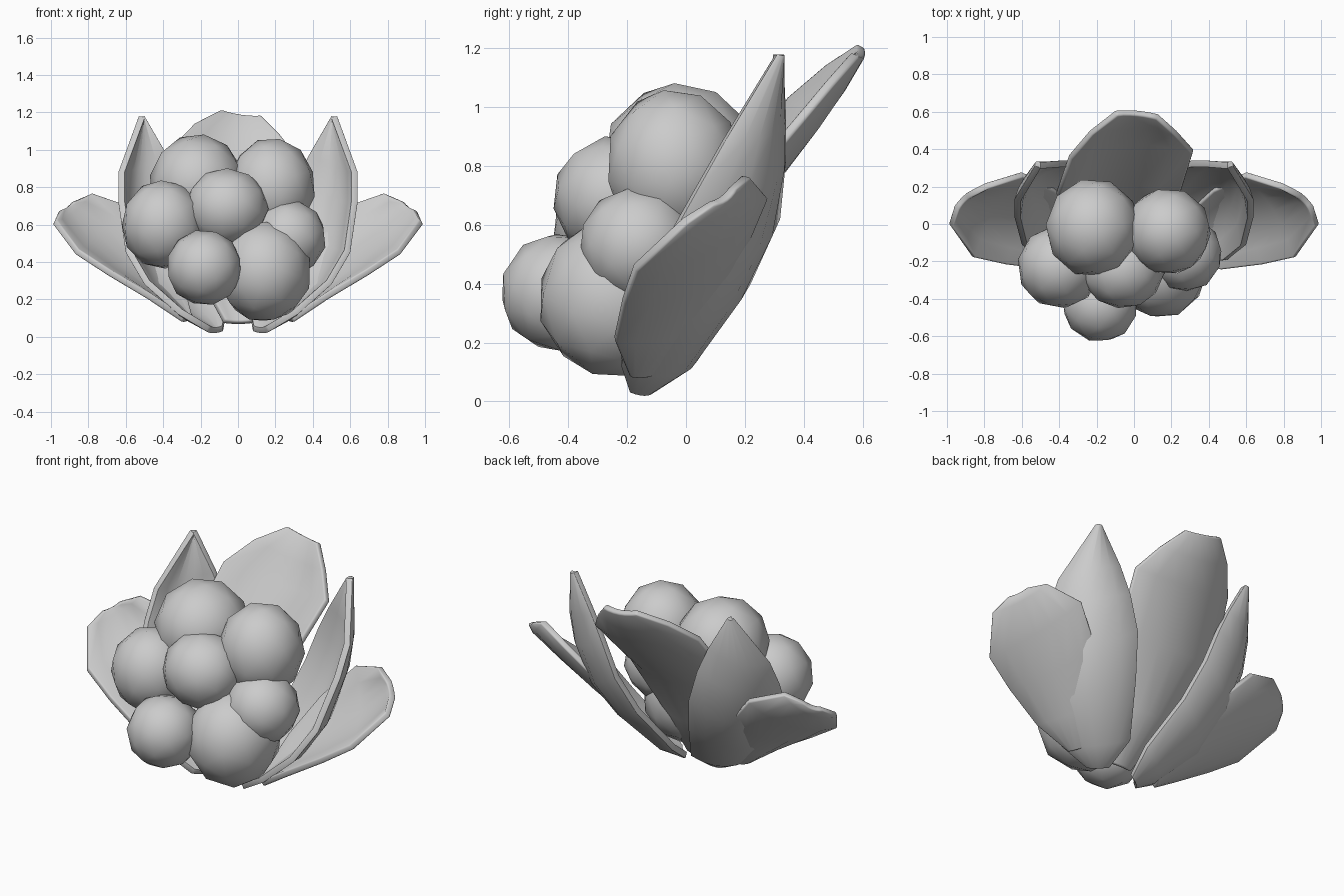
import bpy, bmesh, math
from mathutils import Vector, Euler

cube = bpy.data.objects.get("Cube")
if cube:
    bpy.data.objects.remove(cube, do_unlink=True)

grey = bpy.data.materials.new("plain_grey")
grey.use_nodes = True
grey.diffuse_color = (0.6, 0.6, 0.6, 1)
grey.node_tree.nodes["Principled BSDF"].inputs["Base Color"].default_value = grey.diffuse_color


def finish(name, bm, angle):
    mesh = bpy.data.meshes.new(name)
    bm.to_mesh(mesh)
    bm.free()
    mesh.materials.append(grey)
    obj = bpy.data.objects.new(name, mesh)
    bpy.context.collection.objects.link(obj)
    bpy.ops.object.select_all(action="DESELECT")
    obj.select_set(True)
    bpy.context.view_layer.objects.active = obj
    bpy.ops.object.shade_smooth_by_angle(angle=math.radians(angle))
    return obj


def berry(name, center, size, turn):
    bm = bmesh.new()
    bmesh.ops.create_icosphere(bm, subdivisions=2, radius=1.02)
    rot = Euler((turn, turn * 0.7, turn * 1.3)).to_matrix()
    for v in bm.verts:
        p = rot @ v.co
        v.co = Vector(center) + Vector(a * b for a, b in zip(p, size))
    finish(name, bm, 60)


def leaf(name, rows, bulge, mirror=1, thickness=0.035, steps=6):
    """Cupped leaf lofted between two edges; rows run from base to tip."""
    bm = bmesh.new()
    grid = []
    edges = [(Vector(a), Vector(b)) for a, b in rows]
    mids = [(a + b) / 2 for a, b in edges]
    last = len(rows) - 1
    for i, (a, b) in enumerate(edges):
        along = mids[min(i + 1, last)] - mids[max(i - 1, 0)]
        out = (b - a).cross(along).normalized()
        if out.z > 0:
            out = -out
        depth = bulge * math.sin(math.pi * (i + 0.3) / (last + 0.6))
        line = []
        for j in range(steps + 1):
            t = j / steps
            p = a.lerp(b, t) + out * depth * 4 * t * (1 - t)
            line.append(bm.verts.new((p.x * mirror, p.y, p.z)))
        grid.append(line)
    for low, high in zip(grid, grid[1:]):
        for j in range(steps):
            bm.faces.new((low[j], low[j + 1], high[j + 1], high[j]))
    # Turn every face to the cupped inner side, which looks upward
    bmesh.ops.recalc_face_normals(bm, faces=bm.faces)
    bm.normal_update()
    if sum(f.normal.z * f.calc_area() for f in bm.faces) < 0:
        bmesh.ops.reverse_faces(bm, faces=bm.faces)
    obj = finish(name, bm, 50)
    shell = obj.modifiers.new("thickness", "SOLIDIFY")
    shell.thickness = thickness
    shell.offset = 1
    bevel = obj.modifiers.new("soft_rim", "BEVEL")
    bevel.width = 0.01
    bevel.segments = 2
    bevel.limit_method = "ANGLE"
    bevel.angle_limit = math.radians(50)


# Cluster of berries
berry("lower_front_berry", (-0.18, -0.43, 0.37), (0.2, 0.2, 0.2), 0.3)
berry("right_berry", (-0.4, -0.23, 0.6), (0.22, 0.22, 0.235), 0.9)
berry("middle_berry", (-0.06, -0.24, 0.69), (0.22, 0.21, 0.21), 0.5)
berry("lower_left_berry", (0.14, -0.24, 0.35), (0.25, 0.26, 0.27), 1.4)
berry("left_berry", (0.27, -0.16, 0.53), (0.2, 0.2, 0.2), 0.7)
berry("top_right_berry", (-0.22, -0.02, 0.82), (0.25, 0.26, 0.26), 1.1)
berry("top_left_berry", (0.18, -0.04, 0.8), (0.23, 0.23, 0.26), 0.2)

# Back leaf
leaf("back_leaf", [
    ((-0.08, -0.12, 0.07), (0.08, -0.12, 0.07)),
    ((-0.25, 0, 0.38), (0.15, 0, 0.35)),
    ((-0.42, 0.17, 0.72), (0.25, 0.17, 0.68)),
    ((-0.35, 0.37, 1.02), (0.32, 0.4, 0.95)),
    ((-0.24, 0.5, 1.13), (0.23, 0.5, 1.07)),
    ((-0.1, 0.61, 1.2), (0.13, 0.59, 1.17)),
], 0.09)

# Paired side leaves: edge toward the front, then edge toward the back
tall_rows = [
    ((0.17, -0.19, 0.03), (0.08, -0.11, 0.03)),
    ((0.32, -0.22, 0.12), (0.06, 0.04, 0.14)),
    ((0.5, -0.19, 0.28), (0.17, 0.22, 0.4)),
    ((0.6, -0.11, 0.45), (0.24, 0.32, 0.62)),
    ((0.64, 0.04, 0.72), (0.31, 0.34, 0.82)),
    ((0.64, 0.13, 0.88), (0.38, 0.34, 0.97)),
    ((0.53, 0.31, 1.18), (0.5, 0.33, 1.18)),
]
wide_rows = [
    ((0.3, -0.19, 0.08), (0.25, -0.1, 0.09)),
    ((0.48, -0.24, 0.2), (0.3, 0.08, 0.28)),
    ((0.7, -0.21, 0.33), (0.43, 0.2, 0.5)),
    ((0.87, -0.17, 0.44), (0.6, 0.28, 0.69)),
    ((0.99, 0, 0.6), (0.79, 0.22, 0.76)),
    ((0.96, 0.1, 0.67), (0.89, 0.17, 0.72)),
]
for side, mirror in (("left", 1), ("right", -1)):
    leaf(side + "_tall_leaf", tall_rows, 0.12, mirror)
    leaf(side + "_wide_leaf", wide_rows, 0.07, mirror)
